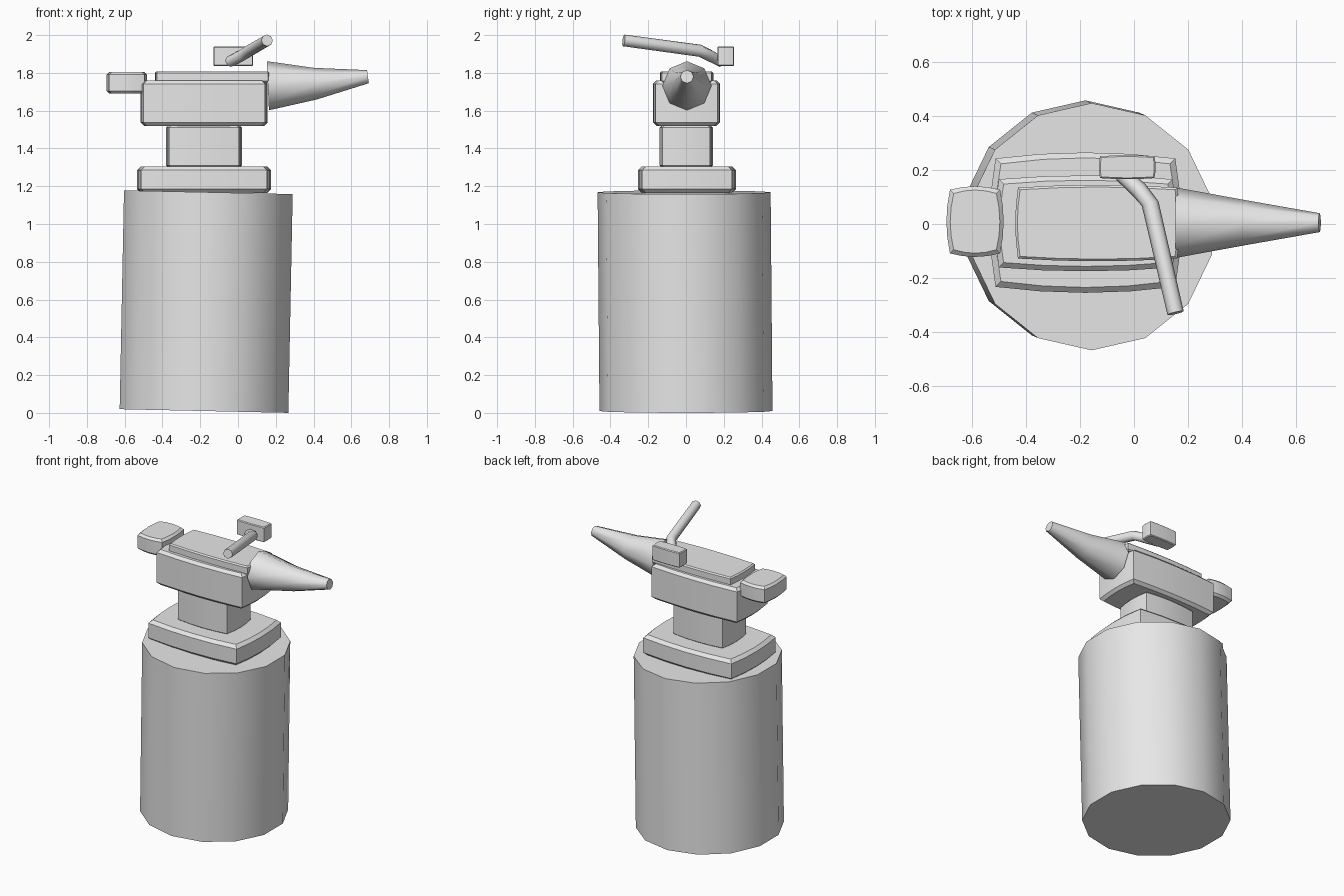
import bpy, bmesh
from math import sin, cos, pi, radians
from mathutils import Vector

cube = bpy.data.objects.get("Cube")
if cube:
    bpy.data.objects.remove(cube, do_unlink=True)

grey = bpy.data.materials.new("plain grey")
grey.use_nodes = True
grey.diffuse_color = (0.8, 0.8, 0.8, 1)
grey.node_tree.nodes["Principled BSDF"].inputs["Base Color"].default_value = (0.8, 0.8, 0.8, 1)


def loft(name, rings, angle=35):
    """Skin equal-sized closed rings and cap both ends."""
    bm = bmesh.new()
    loops = [[bm.verts.new(p) for p in ring] for ring in rings]
    n = len(loops[0])
    for a, b in zip(loops, loops[1:]):
        for i in range(n):
            j = (i + 1) % n
            bm.faces.new((a[i], a[j], b[j], b[i]))
    bm.faces.new(loops[0])
    bm.faces.new(loops[-1])
    bmesh.ops.recalc_face_normals(bm, faces=bm.faces)
    mesh = bpy.data.meshes.new(name)
    bm.to_mesh(mesh)
    bm.free()
    mesh.materials.append(grey)
    obj = bpy.data.objects.new(name, mesh)
    bpy.context.collection.objects.link(obj)
    bpy.ops.object.select_all(action='DESELECT')
    obj.select_set(True)
    bpy.context.view_layer.objects.active = obj
    bpy.ops.object.shade_smooth_by_angle(angle=radians(angle))
    return obj


def bowed_block(name, x, y, z, bow=0.02, chamfer=0.015, steps=4):
    """Block with sides that bow outwards in plan and softened top and bottom."""
    cx, cy = sum(x) / 2, sum(y) / 2
    hx, hy = (x[1] - x[0]) / 2, (y[1] - y[0]) / 2

    def outline(inset, height):
        kx, ky = hx - bow - inset, hy - bow - inset
        pts = []
        for side in range(4):
            for k in range(steps):
                t = 2 * k / steps - 1
                out = bow * (1 - t * t)
                u, v = [(t * kx, -ky - out), (kx + out, t * ky),
                        (-t * kx, ky + out), (-kx - out, -t * ky)][side]
                pts.append((cx + u, cy + v, height))
        return pts

    c = chamfer
    return loft(name, [outline(c, z[0]), outline(0, z[0] + c),
                       outline(0, z[1] - c), outline(c, z[1])])


def tube(name, path, radii, sides=8):
    """Round bar along a path."""
    path = [Vector(p) for p in path]
    rings = []
    for i, p in enumerate(path):
        d = (path[min(i + 1, len(path) - 1)] - path[max(i - 1, 0)]).normalized()
        side = d.cross(Vector((0, 0, 1))).normalized()
        up = side.cross(d)
        rings.append([p + radii[i] * (side * cos(2 * pi * k / sides) + up * sin(2 * pi * k / sides))
                      for k in range(sides)])
    return loft(name, rings, 50)


# Stump, leaning slightly
def stump_ring(x, y, z):
    return [(x + 0.458 * cos(a), y + 0.458 * sin(a), z - 0.02 * cos(a) / 2)
            for a in (pi / 2 + 2 * pi * k / 14 for k in range(14))]


loft("stump", [stump_ring(-0.18, 0, 0.01), stump_ring(-0.157, -0.01, 1.168)], 28)

# Anvil
bowed_block("anvil_base", (-0.535, 0.175), (-0.255, 0.265), (1.165, 1.305), 0.022, 0.02)
bowed_block("anvil_neck", (-0.38, 0.02), (-0.14, 0.142), (1.29, 1.53), 0.015, 0.02)
bowed_block("anvil_body", (-0.515, 0.157), (-0.175, 0.18), (1.52, 1.76), 0.014, 0.018)
bowed_block("anvil_face", (-0.44, 0.17), (-0.138, 0.145), (1.75, 1.808), 0.01, 0.008)
bowed_block("anvil_heel", (-0.695, -0.483), (-0.122, 0.14), (1.69, 1.805), 0.013, 0.014)
tube("anvil_horn", [(0.158, 0.005, 1.732), (0.41, 0.005, 1.743), (0.688, 0.005, 1.78)],
     [0.13, 0.084, 0.035])

# Hammer
bowed_block("hammer_head", (-0.13, 0.08), (0.166, 0.255), (1.837, 1.94), 0.004, 0.005)
tube("hammer_handle", [(-0.045, 0.185, 1.86), (0.02, 0.125, 1.892), (0.06, 0.075, 1.917),
                       (0.154, -0.33, 1.972)], [0.03, 0.032, 0.032, 0.031])
